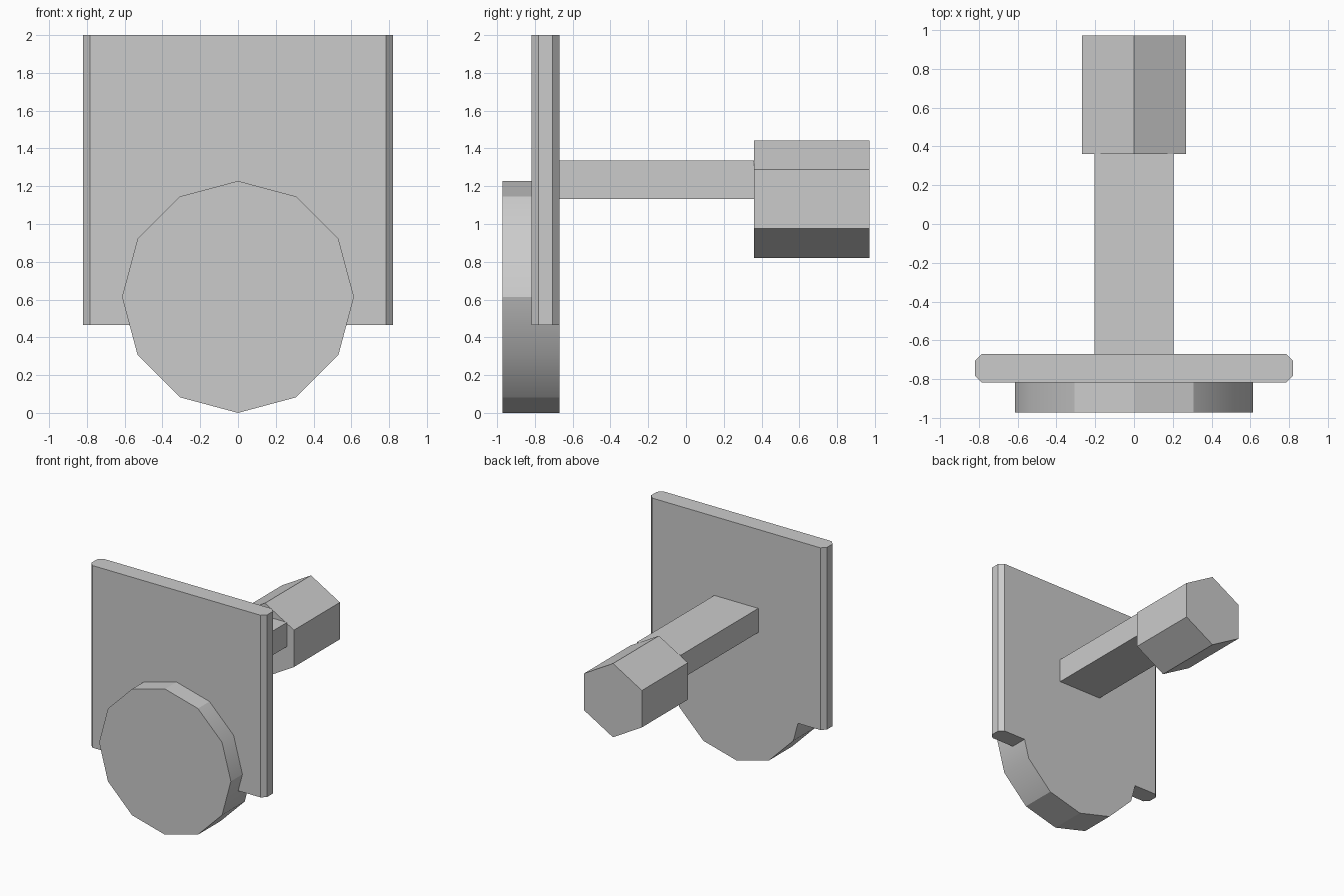
import bpy, bmesh, math
from mathutils import Matrix, Vector

cube = bpy.data.objects.get("Cube")
if cube:
    bpy.data.objects.remove(cube, do_unlink=True)

# One plain grey for every part
grey = bpy.data.materials.new("plain_grey")
grey.use_nodes = True
colour = (0.6, 0.6, 0.6, 1)
grey.diffuse_color = colour
grey.node_tree.nodes["Principled BSDF"].inputs["Base Color"].default_value = colour


def finish(name, bm):
    bmesh.ops.recalc_face_normals(bm, faces=bm.faces)
    mesh = bpy.data.meshes.new(name)
    bm.to_mesh(mesh)
    bm.free()
    mesh.materials.append(grey)
    obj = bpy.data.objects.new(name, mesh)
    bpy.context.collection.objects.link(obj)
    return obj


def box(low, high):
    bm = bmesh.new()
    low, high = Vector(low), Vector(high)
    place = Matrix.Translation((low + high) / 2) @ Matrix.Diagonal((high - low).to_4d())
    bmesh.ops.create_cube(bm, size=1, matrix=place)
    return bm


def prism(sides, radius, z, y0, y1, turn=0):
    """Regular prism lying along y; turn=0 puts a corner on the x axis."""
    bm = bmesh.new()
    place = (Matrix.Translation((0, (y0 + y1) / 2, z))
             @ Matrix.Rotation(math.pi / 2, 4, 'X') @ Matrix.Rotation(turn, 4, 'Z'))
    bmesh.ops.create_cone(bm, cap_ends=True, segments=sides, radius1=radius,
                          radius2=radius, depth=y1 - y0, matrix=place)
    return bm


# Upright plate with chamfered vertical edges
bm = box((-0.82, -0.818, 0.465), (0.82, -0.67, 2))
upright = [e for e in bm.edges if abs(e.verts[0].co.z - e.verts[1].co.z) > 1]
bmesh.ops.bevel(bm, geom=upright, offset=0.036, segments=1, affect='EDGES')
finish("back_plate", bm)

# Twelve-sided disc, set through the plate and flush with its back
bm = prism(12, 0.614, 0.614, -0.972, -0.67)
for face in bm.faces:
    face.smooth = len(face.verts) == 4
for edge in bm.edges:
    a, b = (v.co for v in edge.verts)
    along_y = abs(a.y - b.y) > 0.1
    edge.smooth = along_y and 0.45 < abs(a.x) < 0.58
finish("front_disc", bm)

# Flat arm reaching back from the plate
finish("arm", box((-0.205, -0.67, 1.132), (0.205, 0.36, 1.335)))

# Six-sided grip at the end of the arm
finish("hex_grip", prism(6, 0.311, 1.132, 0.36, 0.972))
